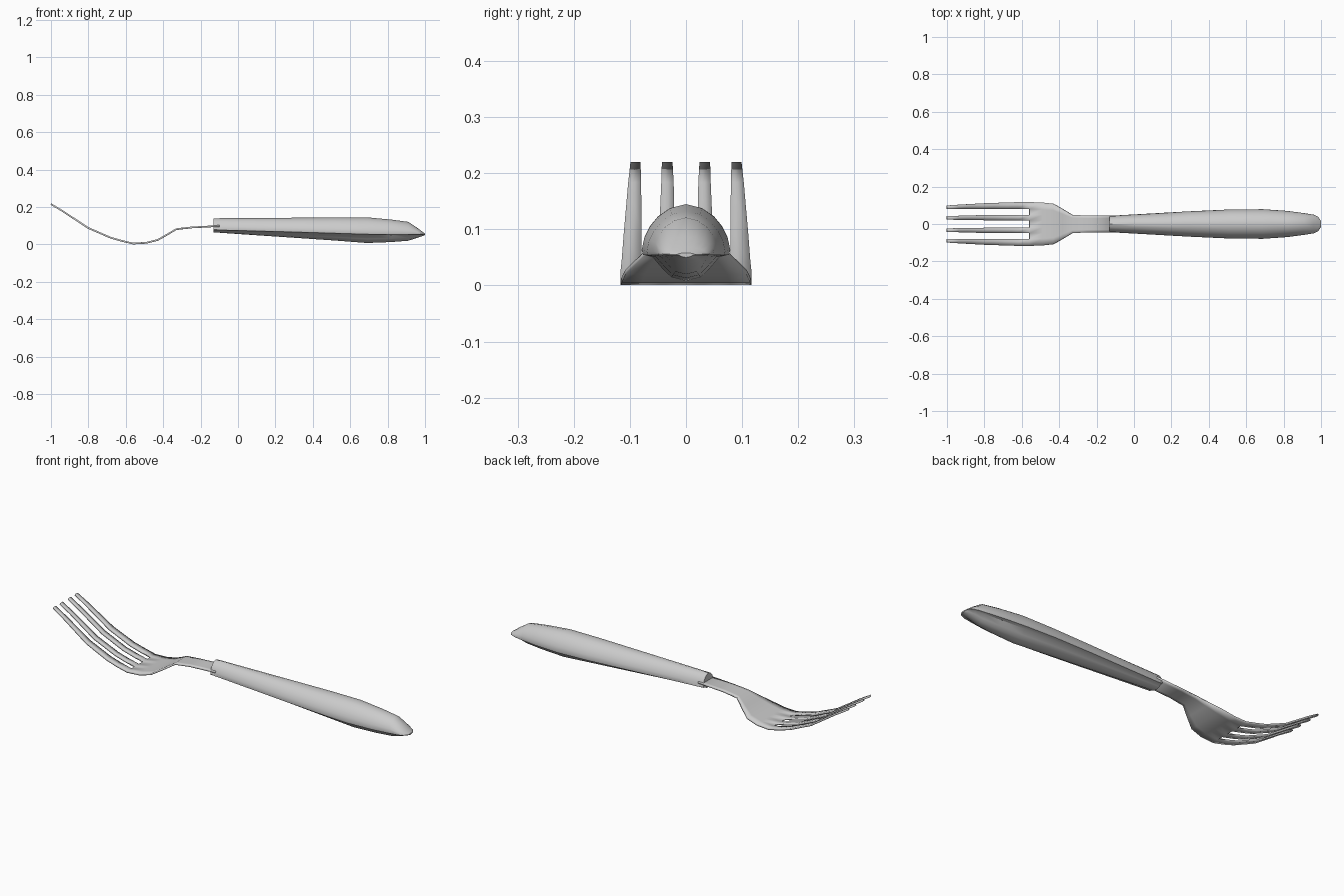
import bpy, bmesh, math

cube = bpy.data.objects.get("Cube")
if cube:
    bpy.data.objects.remove(cube, do_unlink=True)

steel = bpy.data.materials.new("light_grey")
steel.use_nodes = True
grey = (0.6, 0.6, 0.6, 1)
steel.diffuse_color = grey
steel.node_tree.nodes["Principled BSDF"].inputs["Base Color"].default_value = grey


def finish(bm, name, angle):
    bmesh.ops.recalc_face_normals(bm, faces=bm.faces)
    mesh = bpy.data.meshes.new(name)
    bm.to_mesh(mesh)
    bm.free()
    mesh.materials.append(steel)
    obj = bpy.data.objects.new(name, mesh)
    bpy.context.collection.objects.link(obj)
    bpy.ops.object.select_all(action="DESELECT")
    bpy.context.view_layer.objects.active = obj
    obj.select_set(True)
    bpy.ops.object.shade_smooth_by_angle(angle=math.radians(angle))
    return obj


# Fork head: x, height, then half-breaks (inner gap, inner tine, outer gap, edge)
SLOT_END = -0.56
TINES = [
    (-1.0, 0.216, 0.024, 0.043, 0.081, 0.099),
    (-0.94, 0.180, 0.022, 0.044, 0.080, 0.103),
    (-0.8, 0.088, 0.020, 0.048, 0.079, 0.111),
    (-0.68, 0.036, 0.019, 0.048, 0.079, 0.115),
    (-0.62, 0.019, 0.019, 0.049, 0.080, 0.117),
    (SLOT_END, 0.005, 0.019, 0.049, 0.080, 0.117),
]
# Palm and neck: x, height, half width
PALM = [(-0.49, 0.009, 0.115), (-0.43, 0.024, 0.108), (-0.38, 0.052, 0.079),
        (-0.33, 0.082, 0.049), (-0.25, 0.091, 0.045), (-0.1, 0.099, 0.045)]
stations = TINES + [(x, z, w * 0.16, w * 0.42, w * 0.68, w) for x, z, w in PALM]

bm = bmesh.new()
rows = []
for x, z, *half in stations:
    ys = [-h for h in reversed(half)] + half
    rows.append([bm.verts.new((x, y, z)) for y in ys])
for i in range(len(rows) - 1):
    for j in range(7):
        is_gap = j % 2 == 1
        if is_gap and stations[i][0] < SLOT_END - 0.001:
            continue
        bm.faces.new((rows[i][j], rows[i + 1][j], rows[i + 1][j + 1], rows[i][j + 1]))
head = finish(bm, "fork_head", 40)
thick = head.modifiers.new("thickness", "SOLIDIFY")
thick.thickness = 0.009
thick.offset = 0

# Handle: loft of x, half width, seam height, top, bottom
HANDLE = [
    (-0.13, 0.044, 0.080, 0.140, 0.065),
    (0.0, 0.051, 0.078, 0.141, 0.056),
    (0.3, 0.068, 0.072, 0.143, 0.036),
    (0.52, 0.078, 0.067, 0.145, 0.021),
    (0.69, 0.079, 0.063, 0.145, 0.008),
    (0.82, 0.070, 0.061, 0.133, 0.013),
    (0.91, 0.058, 0.060, 0.121, 0.020),
    (0.96, 0.050, 0.058, 0.088, 0.036),
    (0.985, 0.038, 0.056, 0.069, 0.044),
    (1.0, 0.016, 0.055, 0.058, 0.050),
]
UPPER = [(1, 0), (0.94, 0.27), (0.82, 0.5), (0.64, 0.72), (0.36, 0.91)]
LOWER = [(0.97, -0.15), (0.76, -0.22), (0.52, -0.62), (0.33, -0.88)]
section = (UPPER + [(0, 1)] + [(-y, t) for y, t in reversed(UPPER)]
           + [(-y, t) for y, t in LOWER] + [(0, -1)] + list(reversed(LOWER)))

bm = bmesh.new()
rings = []
for x, w, seam, top, bottom in HANDLE:
    rings.append([bm.verts.new((x, y * w, seam + t * (top - seam if t > 0 else seam - bottom)))
                  for y, t in section])
n = len(section)
for a, b in zip(rings, rings[1:]):
    for k in range(n):
        bm.faces.new((a[k], a[(k + 1) % n], b[(k + 1) % n], b[k]))
bm.faces.new(rings[0])
bm.faces.new(rings[-1])
finish(bm, "handle", 35)
